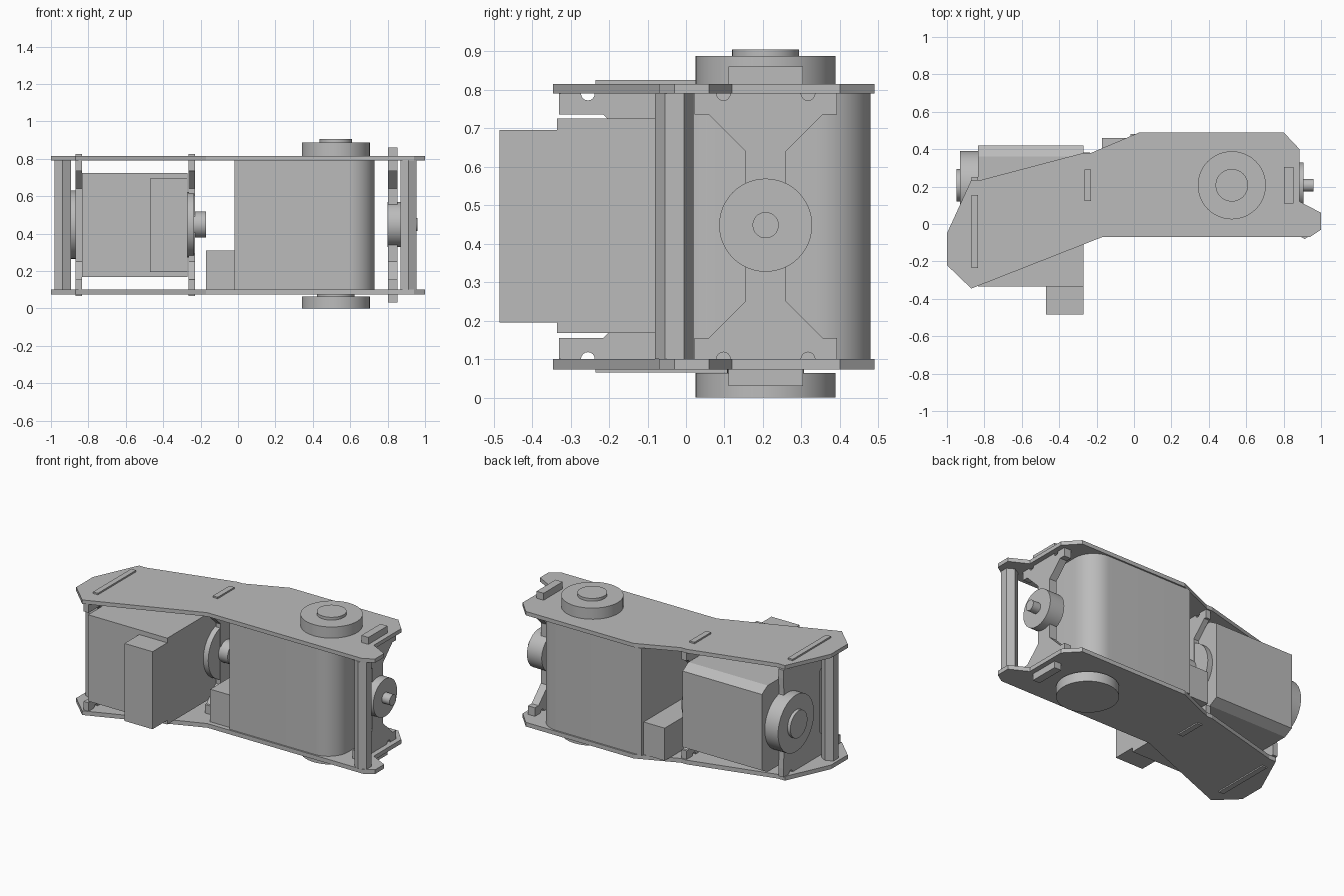
import bpy, bmesh, math
from mathutils import Matrix

if "Cube" in bpy.data.objects:
    bpy.data.objects.remove(bpy.data.objects["Cube"], do_unlink=True)

grey = bpy.data.materials.new("plain grey")
grey.use_nodes = True
grey.diffuse_color = (0.5, 0.5, 0.5, 1)
grey.node_tree.nodes["Principled BSDF"].inputs["Base Color"].default_value = (0.5, 0.5, 0.5, 1)

MID = 0.445            # height of the motor axes
FLOOR, CEIL = 0.1, 0.79  # inner faces of the two side plates
AXIS_Y = 0.207


def finish(name, bm, smooth=False):
    bmesh.ops.recalc_face_normals(bm, faces=bm.faces)
    mesh = bpy.data.meshes.new(name)
    bm.to_mesh(mesh)
    bm.free()
    mesh.materials.append(grey)
    obj = bpy.data.objects.new(name, mesh)
    bpy.context.collection.objects.link(obj)
    if smooth:
        bpy.ops.object.select_all(action='DESELECT')
        obj.select_set(True)
        bpy.context.view_layer.objects.active = obj
        bpy.ops.object.shade_smooth_by_angle(angle=math.radians(35))
    return obj


def prism(name, points, axis, start, end, smooth=False):
    """Extrude a closed outline: (x, y) along z, or (y, z) along x."""
    bm = bmesh.new()
    place = (lambda p: (p[0], p[1], start)) if axis == 'z' else (lambda p: (start, p[0], p[1]))
    face = bm.faces.new([bm.verts.new(place(p)) for p in points])
    out = bmesh.ops.extrude_face_region(bm, geom=[face])
    moved = [v for v in out['geom'] if isinstance(v, bmesh.types.BMVert)]
    depth = end - start
    bmesh.ops.translate(bm, verts=moved, vec=(0, 0, depth) if axis == 'z' else (depth, 0, 0))
    return finish(name, bm, smooth)


def box(name, x, y, z):
    return prism(name, [(x[0], y[0]), (x[1], y[0]), (x[1], y[1]), (x[0], y[1])], 'z', *z)


def disc(name, axis, centre, radius, start, end, sides=48):
    bm = bmesh.new()
    bmesh.ops.create_cone(bm, cap_ends=True, segments=sides, radius1=radius,
                          radius2=radius, depth=end - start)
    middle = (start + end) / 2
    if axis == 'x':
        bmesh.ops.rotate(bm, verts=bm.verts, matrix=Matrix.Rotation(math.pi / 2, 3, 'Y'))
        offset = (middle, *centre)
    else:
        offset = (*centre, middle)
    bmesh.ops.translate(bm, verts=bm.verts, vec=offset)
    return finish(name, bm, sides > 8)


def bracket(name, x, centre, wide, left, right, tab, reach):
    """Waisted cross plate with notched edges and a tab through each side plate."""
    half = []
    top = CEIL - MID
    edge = top - 0.055
    notch = wide - 0.075

    def arc(y):
        return [(y + 0.018 * math.cos(a), top - 0.018 * math.sin(a))
                for a in [math.pi * (1 - i / 8) for i in range(9)]]
    slope = 0.095
    half += [(left, edge - slope), (left - slope, edge), (-wide, edge), (-wide, top)]
    half += arc(-notch)
    half += [(-tab, top), (-tab, reach - MID), (tab, reach - MID), (tab, top)]
    half += arc(notch)
    half += [(wide, top), (wide, edge), (min(right + slope, wide), edge), (right, edge - slope)]
    # mirror the upper half below the motor axis
    loop = half + [(y, -z) for y, z in reversed(half)]
    clean = []
    for p in loop:
        if not clean or p != clean[-1]:
            clean.append(p)
    return prism(name, [(centre + y, MID + z) for y, z in clean], 'x', *x)


# side plates
outline = [(-1, -0.05), (-0.87, 0.235), (-0.82, 0.235), (-0.27, 0.38), (-0.23, 0.38),
           (0.03, 0.49), (0.8, 0.49), (0.885, 0.4), (0.885, 0.12), (1, 0.06), (1, -0.03),
           (0.94, -0.07), (-0.17, -0.07), (-0.87, -0.345), (-1, -0.22)]
prism("lower_plate", outline, 'z', 0.073, FLOOR)
prism("upper_plate", outline, 'z', CEIL, 0.815)

# cross brackets
bracket("outer_bracket", (-0.87, -0.835), -0.04, 0.29, -0.08, 0.285, 0.195, 0.825)
bracket("middle_bracket", (-0.265, -0.23), AXIS_Y, 0.165, -0.055, 0.055, 0.085, 0.825)
bracket("end_bracket", (0.803, 0.853), AXIS_Y, 0.185, -0.053, 0.053, 0.097, 0.86)

# hexagonal spacers
for name, spot in (("outer_spacer", (-0.937, -0.13)), ("end_spacer", (0.912, -0.03))):
    disc(name, 'z', spot, 0.05, FLOOR, CEIL, 6)

# large motor with chamfered rear edges
prism("motor_body", [(-0.335, 0.168), (0.36, 0.168), (0.42, 0.2), (0.42, 0.69),
                     (0.36, 0.725), (-0.335, 0.725)], 'x', -0.835, -0.27)
box("motor_connector", (-0.47, -0.27), (-0.485, -0.3), (0.195, 0.695))
axis = (AXIS_Y, MID + 0.003)
disc("motor_rear_hub", 'x', axis, 0.183, -0.93, -0.83)
disc("motor_rear_cap", 'x', axis, 0.087, -0.95, -0.93)
disc("motor_front_hub", 'x', axis, 0.175, -0.275, -0.235)
disc("motor_shaft", 'x', axis, 0.07, -0.235, -0.17)

# central housing with rounded end corners
r = 0.14
corner = [(math.cos(i * math.pi / 24) * r, math.sin(i * math.pi / 24) * r) for i in range(13)]
profile = [(-0.02, -0.06)]
profile += [(0.59 + cx, -0.06 + r - cy) for cx, cy in reversed(corner)]
profile += [(0.59 + cx, 0.48 - r + cy) for cx, cy in corner]
profile += [(-0.02, 0.48)]
prism("central_housing", profile, 'z', FLOOR, CEIL, True)
box("housing_side_block", (-0.17, -0.02), (-0.04, 0.46), (FLOOR, 0.31))

# pivot discs above and below the plates
pivot = (0.523, AXIS_Y)
disc("upper_pivot", 'z', pivot, 0.182, 0.815, 0.887)
disc("upper_pivot_cap", 'z', pivot, 0.087, 0.887, 0.905)
disc("lower_pivot_neck", 'z', pivot, 0.1, 0.062, 0.073)
disc("lower_pivot", 'z', pivot, 0.182, 0, 0.064)

# output at the free end
disc("output_hub", 'x', axis, 0.121, 0.8, 0.905)
disc("output_shaft", 'x', axis, 0.034, 0.905, 0.96)
